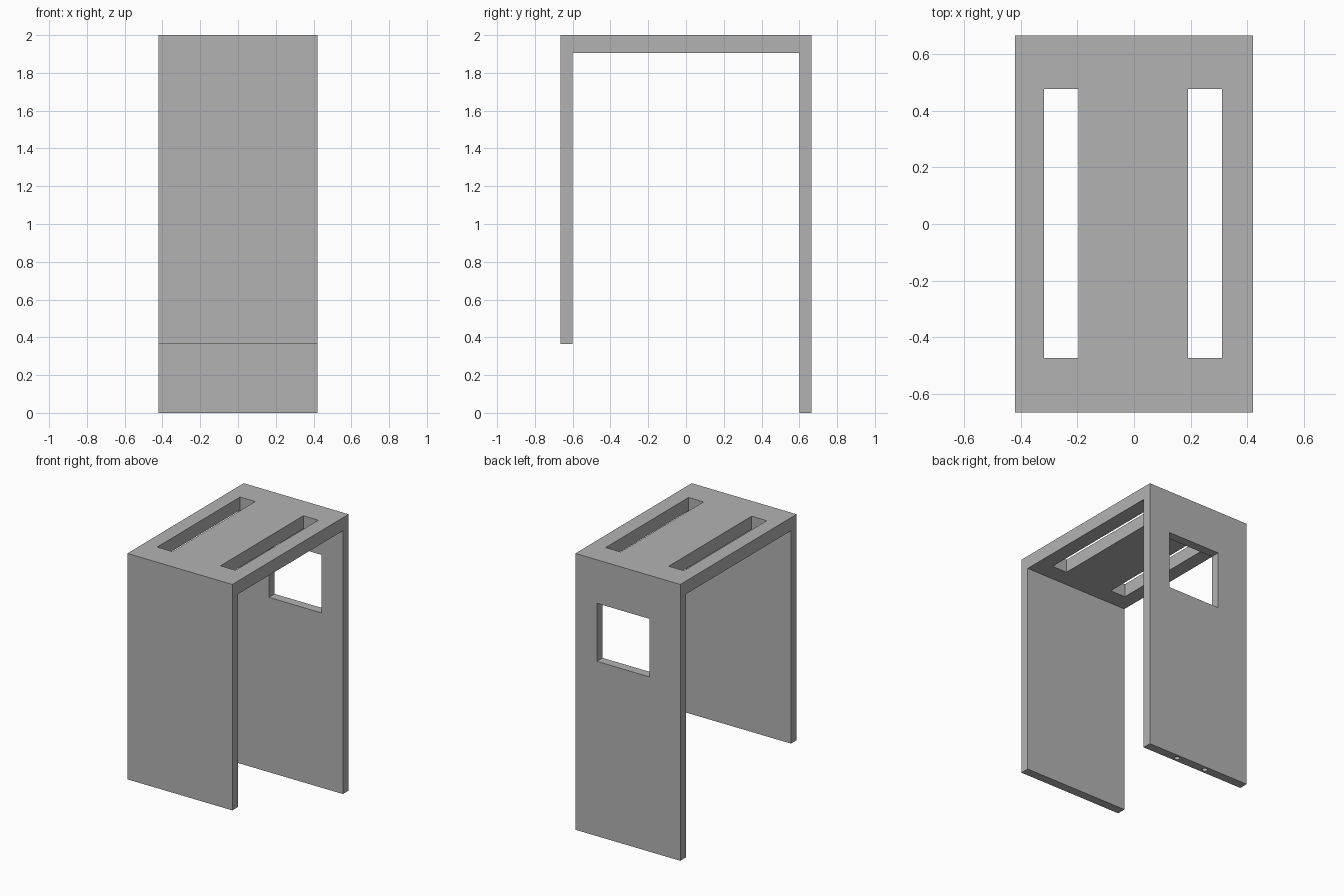
import bpy
import bmesh

cube = bpy.data.objects.get("Cube")
if cube:
    bpy.data.objects.remove(cube, do_unlink=True)

HALF_W, HALF_D, HEIGHT = 0.42, 0.665, 2.0
INNER_D, SHELF_Z, FRONT_Z = 0.6, 1.905, 0.365

grey = bpy.data.materials.new("plain grey")
grey.use_nodes = True
colour = (0.45, 0.45, 0.45, 1)
grey.diffuse_color = colour
grey.node_tree.nodes["Principled BSDF"].inputs["Base Color"].default_value = colour


def finish(name, bm):
    bmesh.ops.recalc_face_normals(bm, faces=bm.faces)
    mesh = bpy.data.meshes.new(name)
    bm.to_mesh(mesh)
    bm.free()
    mesh.materials.append(grey)
    obj = bpy.data.objects.new(name, mesh)
    bpy.context.collection.objects.link(obj)
    return obj


def box(name, low, high):
    bm = bmesh.new()
    bmesh.ops.create_cube(bm, size=1)
    for v in bm.verts:
        v.co = [a if c < 0 else b for c, a, b in zip(v.co, low, high)]
    return finish(name, bm)


def pin(name, x, y, radius, depth):
    bm = bmesh.new()
    bmesh.ops.create_cone(bm, cap_ends=True, segments=24, radius1=radius,
                          radius2=radius, depth=2 * depth)
    bmesh.ops.translate(bm, verts=bm.verts, vec=(x, y, 0))
    return finish(name, bm)


# Bracket: side profile with a short front leg and a long back leg
profile = [(-HALF_D, FRONT_Z), (-INNER_D, FRONT_Z), (-INNER_D, SHELF_Z),
           (INNER_D, SHELF_Z), (INNER_D, 0), (HALF_D, 0),
           (HALF_D, HEIGHT), (-HALF_D, HEIGHT)]
bm = bmesh.new()
face = bm.faces.new([bm.verts.new((-HALF_W, y, z)) for y, z in profile])
extruded = bmesh.ops.extrude_face_region(bm, geom=[face])["geom"]
bmesh.ops.translate(bm, vec=(2 * HALF_W, 0, 0),
                    verts=[g for g in extruded if isinstance(g, bmesh.types.BMVert)])
bracket = finish("bracket", bm)

# Openings: two top slots, a back window, two screw holes under the back leg
cutters = [
    box("right_slot_cutter", (-0.317, -0.472, 1.8), (-0.195, 0.476, 2.1)),
    box("left_slot_cutter", (0.19, -0.472, 1.8), (0.31, 0.476, 2.1)),
    box("window_cutter", (-0.173, 0.5, 1.265), (0.248, 0.8, 1.685)),
]
for x in (-0.082, 0.158):
    cutters.append(pin("screw_hole_cutter", x, (INNER_D + HALF_D) / 2, 0.018, 0.15))

for cutter in cutters:
    cutter.hide_render = True
    mod = bracket.modifiers.new(cutter.name, "BOOLEAN")
    mod.operation = "DIFFERENCE"
    mod.solver = "EXACT"
    mod.object = cutter

# Bake the cuts and discard the cutters
bpy.context.view_layer.update()
graph = bpy.context.evaluated_depsgraph_get()
baked = bpy.data.meshes.new_from_object(bracket.evaluated_get(graph))
bracket.modifiers.clear()
bracket.data = baked
for cutter in cutters:
    bpy.data.objects.remove(cutter, do_unlink=True)
